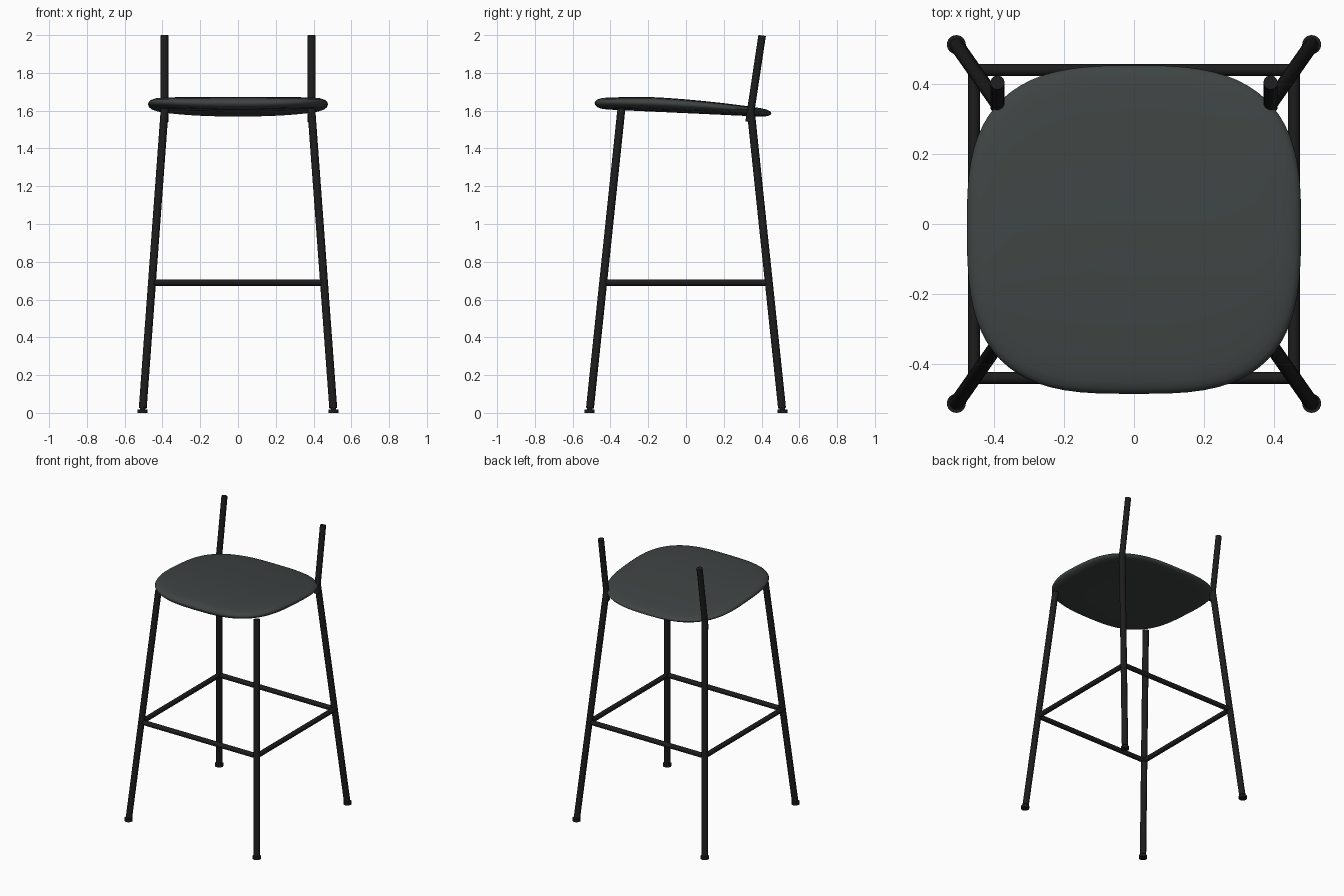
import bpy, bmesh, math
from mathutils import Vector

cube = bpy.data.objects.get("Cube")
if cube:
    bpy.data.objects.remove(cube)


def material(name, colour):
    mat = bpy.data.materials.new(name)
    mat.use_nodes = True
    mat.diffuse_color = colour
    bsdf = next(n for n in mat.node_tree.nodes if n.type == 'BSDF_PRINCIPLED')
    bsdf.inputs["Base Color"].default_value = colour
    return mat


black = material("black metal", (0.012, 0.012, 0.012, 1))
grey = material("dark slate upholstery", (0.048, 0.057, 0.056, 1))


def smooth(obj, angle):
    bpy.ops.object.select_all(action='DESELECT')
    obj.select_set(True)
    bpy.context.view_layer.objects.active = obj
    bpy.ops.object.shade_smooth_by_angle(angle=math.radians(angle))


def rod(name, start, end, radius):
    a, b = Vector(start), Vector(end)
    bpy.ops.mesh.primitive_cylinder_add(vertices=24, radius=radius,
                                        depth=(b - a).length, location=(a + b) / 2)
    obj = bpy.context.object
    obj.name = name
    obj.rotation_euler = (b - a).to_track_quat('Z', 'Y').to_euler()
    obj.data.materials.append(black)
    smooth(obj, 40)
    return obj


FOOT = Vector((0.506, 0.511, 0))
TOP = Vector((0.388, 0.342, 1.61))


def on_leg(z, sx, sy):
    p = FOOT.lerp(TOP, z / TOP.z)
    return Vector((p.x * sx, p.y * sy, z))


# Splayed legs with floor glides
for sx, side in ((1, "left"), (-1, "right")):
    for sy, end in ((-1, "front"), (1, "back")):
        rod(f"{end}_{side}_leg", on_leg(0.026, sx, sy), on_leg(1.61, sx, sy), 0.021)
        x, y, _ = on_leg(0, sx, sy)
        rod(f"{end}_{side}_glide", (x, y, 0), (x, y, 0.019), 0.027)
        rod(f"{end}_{side}_glide_stem", (x, y, 0.01), on_leg(0.04, sx, sy), 0.014)
    # Upright back post
    rod(f"back_{side}_post", (0.389 * sx, 0.334, 1.54), (0.389 * sx, 0.403, 1.998), 0.02)
    # Side footrest rail
    rod(f"{side}_rail", on_leg(0.69, sx, -1), on_leg(0.69, sx, 1), 0.017)

# Front and back footrest rails
for sy, end in ((-1, "front"), (1, "back")):
    rod(f"{end}_rail", on_leg(0.69, -1, sy), on_leg(0.69, 1, sy), 0.017)


# Seat cushion: rounded-square rings between a sloping top and bottom
def seat_top(y):
    f = max(0, (y + 0.2) / 0.65)
    return 1.672 - 0.064 * f ** 1.4


def seat_bottom(x, y):
    return 1.609 - 0.043 * (y + 0.48) / 0.93 + 0.02 * (x / 0.475) ** 2


def outline(angle):
    c, s = math.cos(angle), math.sin(angle)
    n, depth = (2.9, 0.452) if s > 0 else (3.1, 0.484)
    return (0.476 * math.copysign(abs(c) ** (2 / n), c),
            depth * math.copysign(abs(s) ** (2 / n), s))


# Pairs of outline scale and height between bottom and top
PROFILE = [(0.25, 1), (0.5, 1), (0.72, 0.99), (0.86, 0.96), (0.93, 0.9),
           (0.97, 0.8), (0.992, 0.66), (1, 0.5), (0.992, 0.32), (0.97, 0.16),
           (0.93, 0.05), (0.86, 0), (0.6, 0), (0.3, 0)]
SIDES = 72


def seat_vert(bm, x, y, t):
    low = seat_bottom(x, y)
    return bm.verts.new((x, y, low + (seat_top(y) - low) * t))


bm = bmesh.new()
rings = []
for scale, t in PROFILE:
    ring = []
    for i in range(SIDES):
        x, y = outline(2 * math.pi * i / SIDES)
        ring.append(seat_vert(bm, x * scale, y * scale, t))
    rings.append(ring)
centre_top, centre_bottom = seat_vert(bm, 0, 0, 1), seat_vert(bm, 0, 0, 0)
for i in range(SIDES):
    j = (i + 1) % SIDES
    for a, b in zip(rings, rings[1:]):
        bm.faces.new((a[i], b[i], b[j], a[j]))
    bm.faces.new((centre_top, rings[0][i], rings[0][j]))
    bm.faces.new((centre_bottom, rings[-1][j], rings[-1][i]))
bmesh.ops.recalc_face_normals(bm, faces=bm.faces)
mesh = bpy.data.meshes.new("seat")
bm.to_mesh(mesh)
bm.free()
mesh.materials.append(grey)
seat = bpy.data.objects.new("seat", mesh)
bpy.context.collection.objects.link(seat)
smooth(seat, 60)
